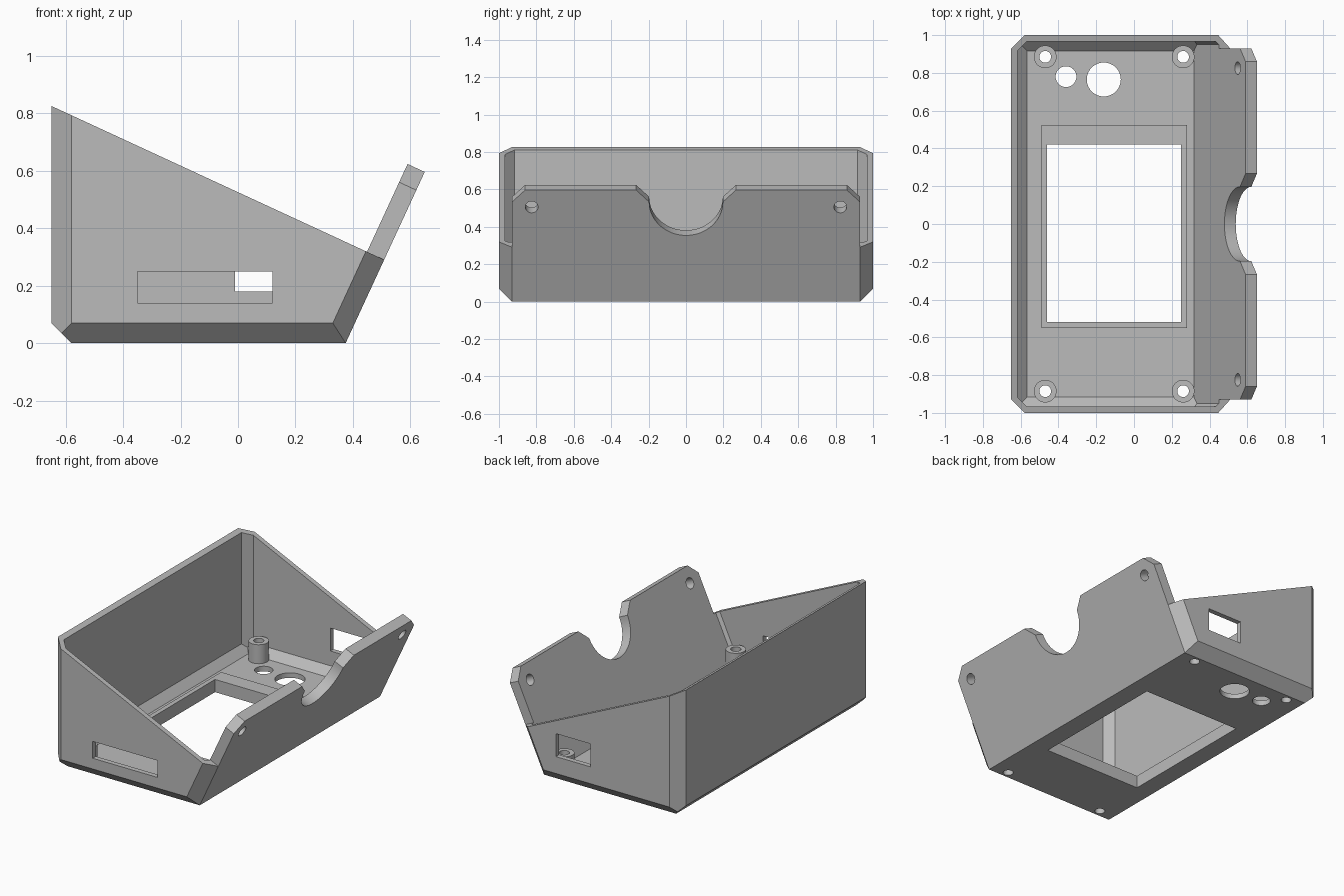
import bpy, bmesh
from math import sin, cos, pi, radians
from mathutils import Matrix, Vector

cube = bpy.data.objects.get("Cube")
if cube:
    bpy.data.objects.remove(cube)

WALL = 0.033          # shell thickness
FLAP = 0.066          # sloping front wall and flap thickness
CH = 0.07             # chamfer size
TILT = radians(24.8)  # lean of the sloping wall
LID, TIP = 0.32, 0.657  # distances up the slope: open rim, flap end

grey = bpy.data.materials.new("grey_plastic")
grey.use_nodes = True
colour = (0.5, 0.5, 0.5, 1)
grey.diffuse_color = colour
grey.node_tree.nodes["Principled BSDF"].inputs["Base Color"].default_value = colour

# Frame of the sloping wall: local x across, y up the slope, z outward
across = Vector((0, 1, 0))
up = Vector((sin(TILT), 0, cos(TILT)))
out = Vector((cos(TILT), 0, -sin(TILT)))
foot = Vector((0.375, 0, 0))
slope = Matrix.Translation(foot) @ Matrix((across, up, out)).transposed().to_4x4()


def add_object(name, bm):
    bmesh.ops.recalc_face_normals(bm, faces=bm.faces)
    mesh = bpy.data.meshes.new(name)
    bm.to_mesh(mesh)
    bm.free()
    mesh.materials.append(grey)
    obj = bpy.data.objects.new(name, mesh)
    bpy.context.collection.objects.link(obj)
    return obj


def box(name, x, y, z):
    bm = bmesh.new()
    bmesh.ops.create_cube(bm, size=1)
    for v in bm.verts:
        v.co = [r[0] if c < 0 else r[1] for c, r in zip(v.co, (x, y, z))]
    return add_object(name, bm)


def cylinder(name, x, y, radius, z0, z1, frame=Matrix()):
    bm = bmesh.new()
    place = frame @ Matrix.Translation((x, y, (z0 + z1) / 2))
    bmesh.ops.create_cone(bm, cap_ends=True, segments=40, radius1=radius,
                          radius2=radius, depth=z1 - z0, matrix=place)
    return add_object(name, bm)


def cut_solid(name, planes):
    """Convex solid left after slicing a block by (normal, point, inset)."""
    bm = bmesh.new()
    bmesh.ops.create_cube(bm, size=5)
    for normal, point, inset in planes:
        n = Vector(normal).normalized()
        bmesh.ops.bisect_plane(bm, geom=bm.verts[:] + bm.edges[:] + bm.faces[:],
                               plane_co=Vector(point) - n * inset, plane_no=n,
                               clear_outer=True)
        bmesh.ops.holes_fill(bm, edges=[e for e in bm.edges if e.is_boundary])
    return add_object(name, bm)


def boolean(target, tool, operation):
    mod = target.modifiers.new(operation.lower(), 'BOOLEAN')
    mod.operation, mod.object, mod.solver = operation, tool, 'EXACT'
    bpy.context.view_layer.objects.active = target
    bpy.ops.object.modifier_apply(modifier=mod.name)
    bpy.data.objects.remove(tool)


def shell_planes(inset, front_inset):
    planes = [((0, 0, -1), (0, 0, 0), inset),
              ((-1, 0, 0), (-0.65, 0, 0), inset),
              ((-1, 0, -1), (CH - 0.65, 0, 0), inset),
              (out, foot, front_inset)]
    for s in (-1, 1):
        edge = s * (1 - CH)
        planes += [((0, s, 0), (0, s, 0), inset),
                   ((0, s, -1), (0, edge, 0), inset),
                   ((-1, s, 0), (-0.65, edge, 0), inset),
                   (out + Vector((0, s, 0)), foot + Vector((0, edge, 0)), inset)]
    return planes


# Chamfered shell, open along the sloping top
body = cut_solid("enclosure_body",
                 shell_planes(0, 0) + [(up, foot + up * LID, 0)])
boolean(body, cut_solid("cavity", shell_planes(WALL, FLAP)), 'DIFFERENCE')

# Raised window frame and mounting posts on the floor
posts = [(x, y) for x in (-0.47, 0.26) for y in (-0.885, 0.885)]
boolean(body, box("window_frame", (-0.49, 0.28), (-0.55, 0.525), (0.015, 0.083)), 'UNION')
for x, y in posts:
    boolean(body, cylinder("post", x, y, 0.06, 0.015, 0.157), 'UNION')

# Window, round floor holes, post bores and side slots
boolean(body, box("window", (-0.46, 0.25), (-0.52, 0.42), (-0.1, 0.3)), 'DIFFERENCE')
bores = [(x, y, 0.031) for x, y in posts]
for x, y, r in bores + [(-0.36, 0.78, 0.055), (-0.16, 0.765, 0.09)]:
    boolean(body, cylinder("bore", x, y, r, -0.1, 0.3), 'DIFFERENCE')
boolean(body, box("front_slot", (-0.35, 0.12), (-1.1, -0.9), (0.14, 0.25)), 'DIFFERENCE')
boolean(body, box("back_slot", (-0.01, 0.24), (0.9, 1.1), (0.18, 0.33)), 'DIFFERENCE')

# Flap above the sloping wall, with a round notch and chamfered corners
side, radius, shoulder = 1 - CH, 0.197, TIP - CH
outline = [(-side, LID), (side, LID), (side, shoulder), (side - CH, TIP),
           (radius + CH, TIP)]
outline += [(radius * cos(a), shoulder - radius * sin(a))
            for a in (pi * i / 32 for i in range(33))]
outline += [(-radius - CH, TIP), (CH - side, TIP), (-side, shoulder)]
bm = bmesh.new()
face = bm.faces.new([bm.verts.new((x, y, 0)) for x, y in outline])
extruded = bmesh.ops.extrude_face_region(bm, geom=[face])["geom"]
bmesh.ops.translate(bm, vec=(0, 0, -FLAP),
                    verts=[g for g in extruded if isinstance(g, bmesh.types.BMVert)])
bm.transform(slope)
flap = add_object("front_flap", bm)
for x in (-0.825, 0.825):
    boolean(flap, cylinder("screw_hole", x, 0.557, 0.034, -0.2, 0.1, slope), 'DIFFERENCE')

# Smooth round walls, crisp edges
for obj in (body, flap):
    bpy.ops.object.select_all(action='DESELECT')
    obj.select_set(True)
    bpy.context.view_layer.objects.active = obj
    bpy.ops.object.shade_smooth_by_angle(angle=radians(30))
